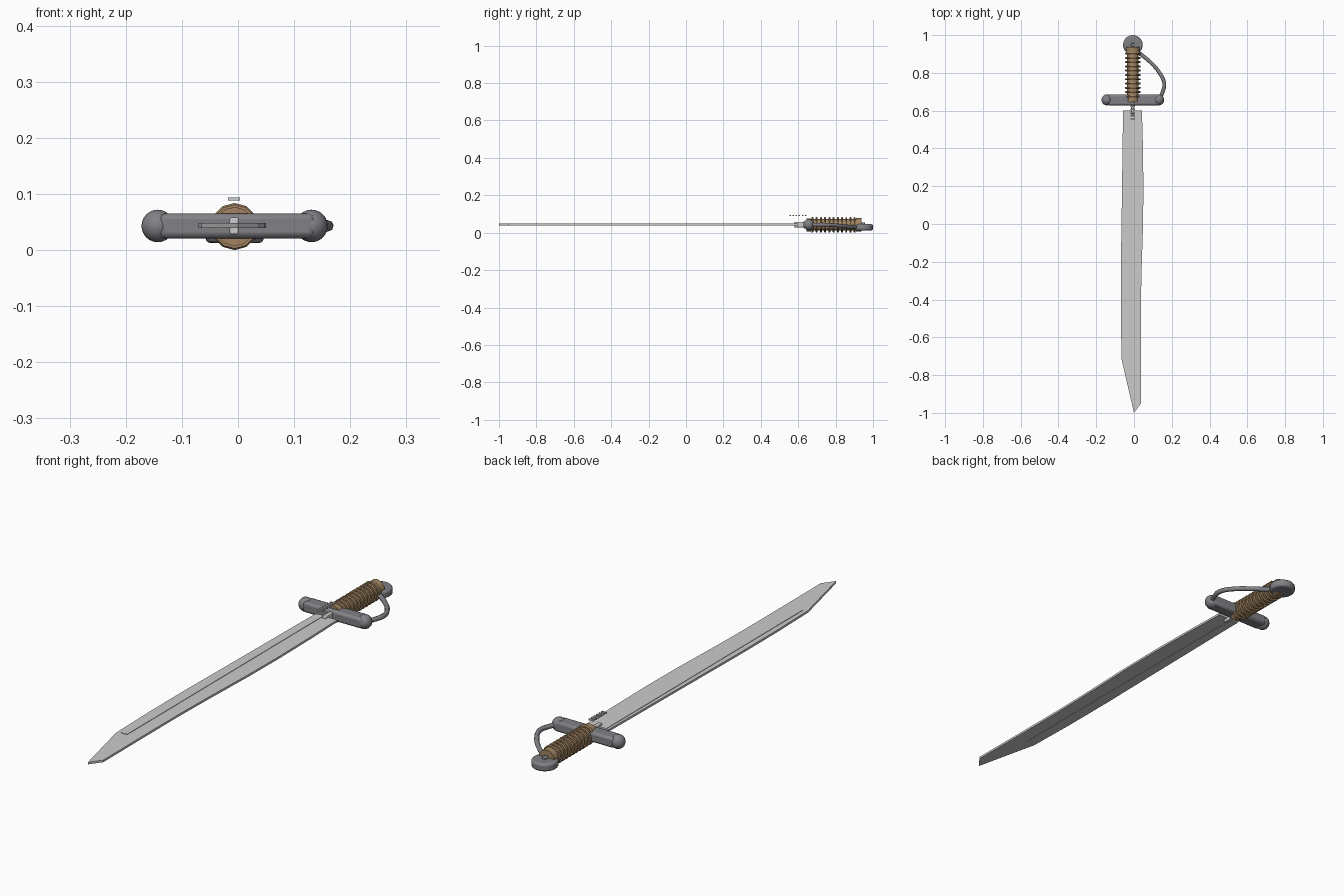
import bpy, bmesh, math
from mathutils import Vector

if "Cube" in bpy.data.objects:
    bpy.data.objects.remove(bpy.data.objects["Cube"])

CX, CZ = -0.006, 0.042   # axis of the hilt


def material(name, rgb):
    m = bpy.data.materials.new(name)
    m.diffuse_color = (*rgb, 1)
    m.use_nodes = True
    m.node_tree.nodes["Principled BSDF"].inputs["Base Color"].default_value = m.diffuse_color
    return m


STEEL = material("steel", (0.62, 0.62, 0.64))
IRON = material("dark_iron", (0.22, 0.22, 0.24))
LEATHER = material("leather", (0.36, 0.23, 0.12))


def finish(name, mat, smooth=False, bevel=0, segments=2):
    o = bpy.context.object
    o.name = name
    o.data.materials.append(mat)
    if bevel:
        b = o.modifiers.new("bevel", 'BEVEL')
        b.width, b.segments = bevel, segments
    if smooth:
        bpy.ops.object.shade_smooth_by_angle(angle=math.radians(40))
    return o


def box(name, x, y, z, mat, bevel=0):
    bpy.ops.mesh.primitive_cube_add(size=1, location=[sum(r) / 2 for r in (x, y, z)])
    o = bpy.context.object
    o.scale = [r[1] - r[0] for r in (x, y, z)]
    bpy.ops.object.transform_apply(location=False, rotation=False)
    return finish(name, mat, bevel > 0, bevel)


def rod(name, r, y0, y1, mat, sides=12):
    bpy.ops.mesh.primitive_cylinder_add(vertices=sides, radius=r, depth=y1 - y0,
                                        location=(CX, (y0 + y1) / 2, CZ),
                                        rotation=(math.pi / 2, 0, 0))
    return finish(name, mat, True)


# Blade: curved outline with a clipped point, extruded to a thin slab
outline = [(-0.058, 0.60), (-0.062, 0.3), (-0.066, 0.0), (-0.070, -0.25),
           (-0.070, -0.5), (-0.065, -0.72), (0.0, -1.0), (0.037, -0.95),
           (0.036, -0.7), (0.036, -0.45), (0.040, -0.25), (0.048, 0.0),
           (0.050, 0.2), (0.047, 0.42), (0.042, 0.60)]
bm = bmesh.new()
face = bm.faces.new([bm.verts.new((x, y, 0.039)) for x, y in outline])
ext = bmesh.ops.extrude_face_region(bm, geom=[face])
bmesh.ops.translate(bm, vec=(0, 0, 0.009),
                    verts=[v for v in ext["geom"] if isinstance(v, bmesh.types.BMVert)])
bmesh.ops.recalc_face_normals(bm, faces=bm.faces)
mesh = bpy.data.meshes.new("blade")
bm.to_mesh(mesh)
bm.free()
blade = bpy.data.objects.new("blade", mesh)
bpy.context.collection.objects.link(blade)
mesh.materials.append(STEEL)

# Raised strip along the blade and the collar joining it to the guard
box("blade_strip", (-0.048, -0.02), (-0.71, 0.60), (0.0375, 0.050), STEEL)
box("blade_collar", (-0.015, 0.001), (0.58, 0.64), (0.028, 0.058), STEEL, 0.003)

# Row of small plates floating above the collar
for i in range(6):
    y = 0.557 + i * 0.0165
    box(f"collar_plate_{i + 1}", (-0.018, 0.004), (y - 0.004, y + 0.004),
        (0.088, 0.094), STEEL)

# Crossguard with ball ends
box("crossguard", (-0.14, 0.137), (0.628, 0.685), (0.021, 0.065), IRON, 0.01)
for side, x in (("left", -0.143), ("right", 0.131)):
    bpy.ops.mesh.primitive_uv_sphere_add(segments=20, ring_count=12, radius=0.029,
                                         location=(x, 0.657, 0.043))
    finish(f"guard_ball_{side}", IRON, True)

# Grip core, end caps and wrapped rings
rod("grip_core", 0.031, 0.65, 0.935, LEATHER)
rod("grip_front_cap", 0.035, 0.645, 0.668, LEATHER)
rod("grip_rear_cap", 0.036, 0.908, 0.937, LEATHER)
for i in range(11):
    bpy.ops.mesh.primitive_torus_add(major_segments=12, minor_segments=6,
                                     major_radius=0.036, minor_radius=0.006,
                                     location=(CX, 0.676 + i * 0.0226, CZ),
                                     rotation=(math.pi / 2, 0, 0))
    finish(f"grip_ring_{i + 1}", LEATHER, True)

# Disc pommel with a small peg
bpy.ops.mesh.primitive_cylinder_add(vertices=28, radius=0.052, depth=0.033,
                                    location=(CX, 0.948, 0.029))
finish("pommel", IRON, True, 0.009, 3)
box("pommel_peg", (CX - 0.009, CX + 0.009), (0.937, 0.957), (0.04, 0.055), IRON, 0.003)

# Knuckle bow: a round tube from the pommel to the guard end
path = [(0.028, 0.905, 0.030), (0.08, 0.863, 0.033), (0.132, 0.805, 0.039),
        (0.160, 0.745, 0.043), (0.150, 0.695, 0.043), (0.133, 0.660, 0.043)]
curve = bpy.data.curves.new("knuckle_bow", 'CURVE')
curve.dimensions = '3D'
curve.bevel_depth, curve.bevel_resolution = 0.010, 2
curve.resolution_u = 5
curve.use_fill_caps = True
spline = curve.splines.new('BEZIER')
spline.bezier_points.add(len(path) - 1)
for p, co in zip(spline.bezier_points, path):
    p.co = Vector(co)
    p.handle_left_type = p.handle_right_type = 'AUTO'
bow = bpy.data.objects.new("knuckle_bow", curve)
bpy.context.collection.objects.link(bow)
curve.materials.append(IRON)
